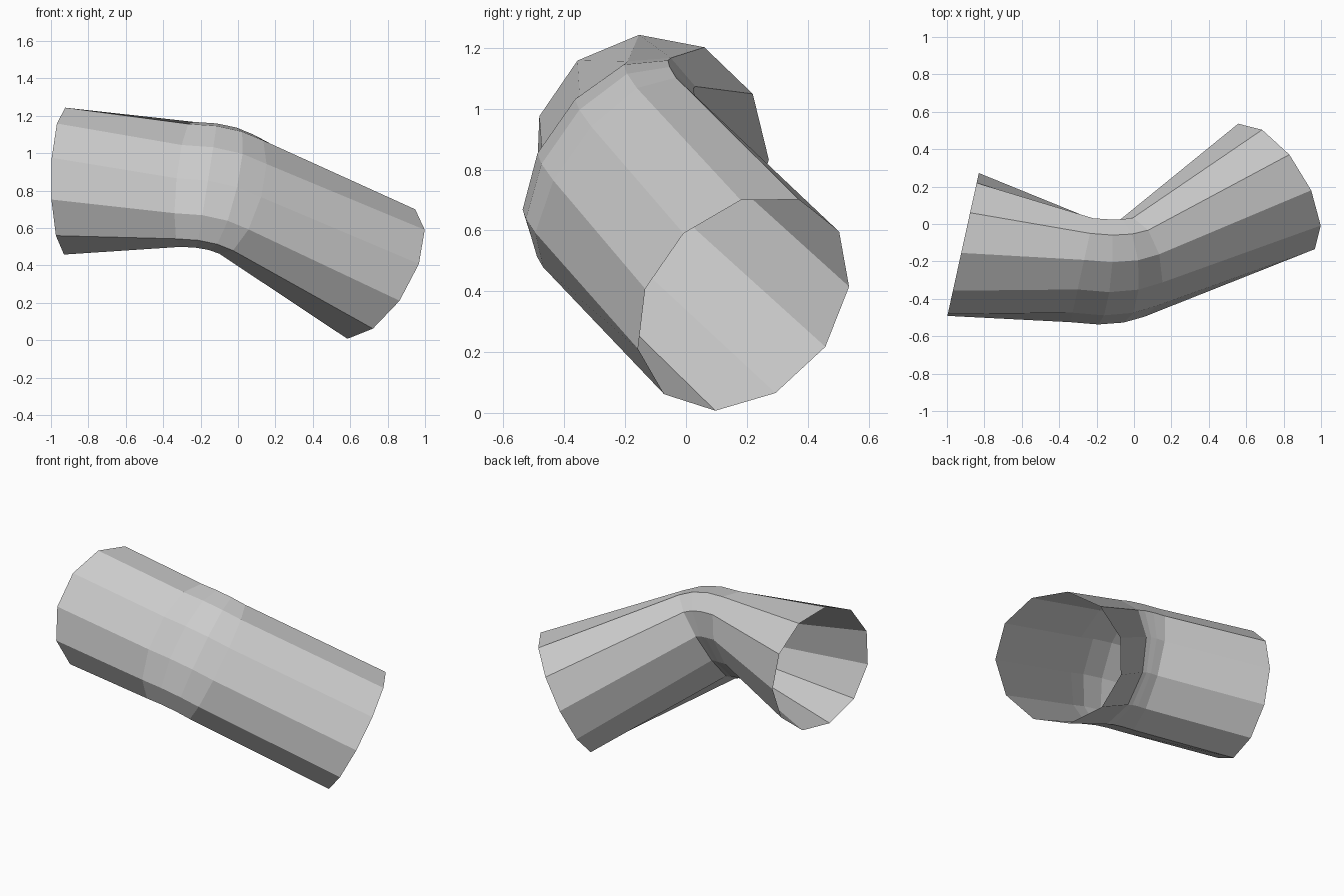
import bpy, math
from mathutils import Vector

if "Cube" in bpy.data.objects:
    bpy.data.objects.remove(bpy.data.objects["Cube"])

SIDES = 11
PHASE = math.radians(132)
start_dir = Vector((.976, -.215, 0)).normalized()
end_dir = Vector((.757, .468, -.453)).normalized()
plane_n = start_dir.cross(end_dir).normalized()   # normal of the bend plane


def ring(center, axis, in_plane, out_plane):
    """Elliptical section, flattened within the bend plane."""
    u = plane_n.cross(axis).normalized()
    pts = []
    for k in range(SIDES):
        t = PHASE + 2 * math.pi * k / SIDES
        pts.append(center + u * in_plane * math.cos(t) + plane_n * out_plane * math.sin(t))
    return pts


# round open ends with a pinched elbow between them
left_end = Vector((-.915, -.115, .848))
right_end = Vector((.74, .188, .361))
elbow_a = Vector((-.278, -.243, .837))
elbow_b = Vector((.005, -.23, .78))
control = Vector((-.1, -.265, .835))

rings = [ring(left_end, start_dir, .397, .397)]
for i in range(4):
    t = i / 3
    c = elbow_a * (1 - t) ** 2 + control * 2 * t * (1 - t) + elbow_b * t * t
    rings.append(ring(c, start_dir.lerp(end_dir, t).normalized(), .218, .388))
rings.append(ring(right_end, end_dir, .397, .397))

verts = [p for r in rings for p in r]
faces = []
for i in range(len(rings) - 1):
    for k in range(SIDES):
        j = (k + 1) % SIDES
        faces.append((i * SIDES + k, i * SIDES + j, (i + 1) * SIDES + j, (i + 1) * SIDES + k))

mesh = bpy.data.meshes.new("bent_pipe")
mesh.from_pydata(verts, [], [f[::-1] for f in faces])
# make the shell face outward
mesh.update()
face = mesh.polygons[0]
if face.normal.dot(face.center - (left_end + elbow_a) / 2) < 0:
    mesh.flip_normals()
pipe = bpy.data.objects.new("bent_pipe", mesh)
bpy.context.collection.objects.link(pipe)
